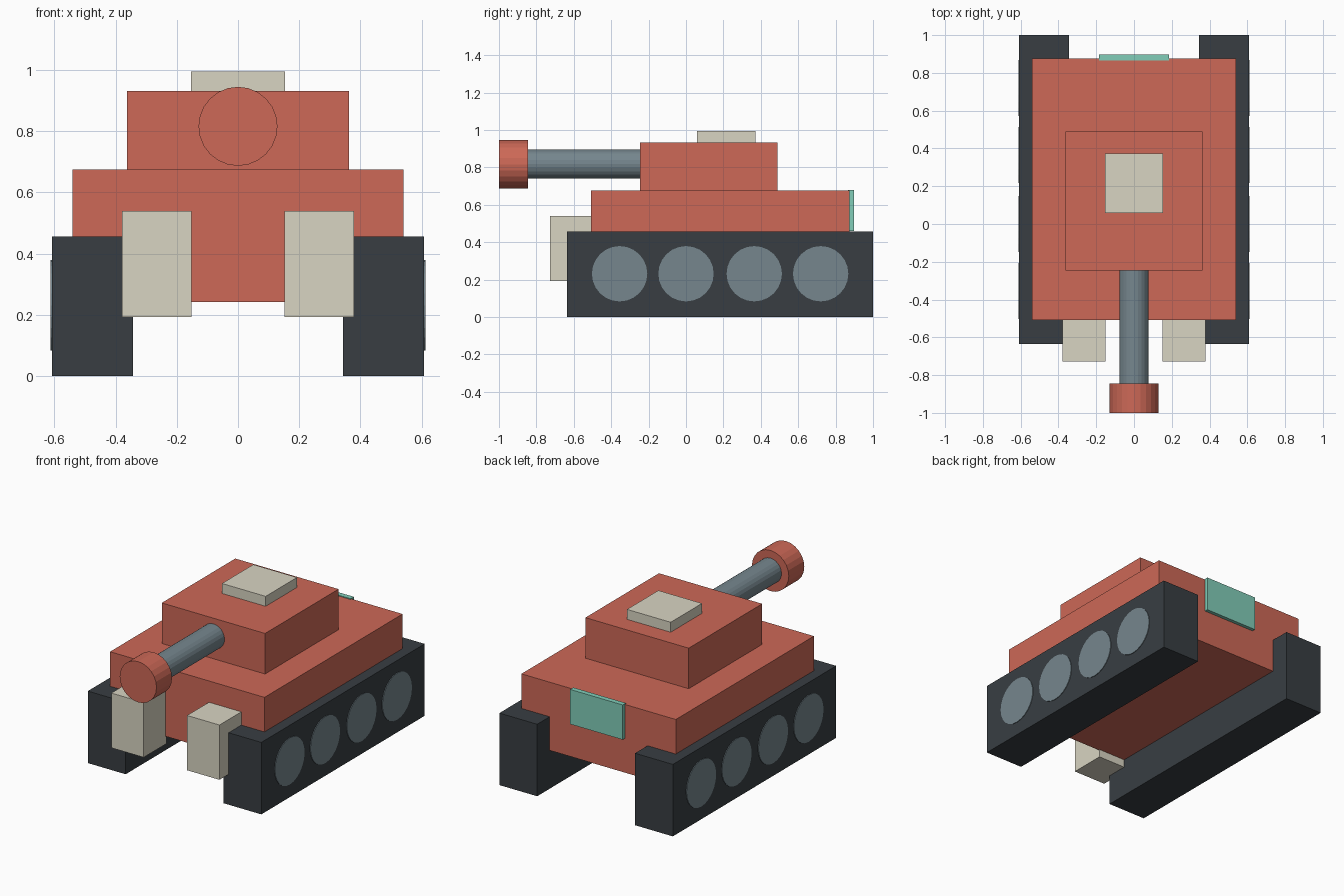
import bpy, math

if "Cube" in bpy.data.objects:
    bpy.data.objects.remove(bpy.data.objects["Cube"])

SIDES = 24


def material(name, rgb):
    m = bpy.data.materials.new(name)
    m.diffuse_color = (*rgb, 1.0)
    m.use_nodes = True
    m.node_tree.nodes["Principled BSDF"].inputs["Base Color"].default_value = m.diffuse_color
    return m


RED = material("red_paint", (0.61, 0.14, 0.095))
DARK = material("dark_rubber", (0.04, 0.048, 0.055))
STEEL = material("steel", (0.18, 0.24, 0.27))
CREAM = material("cream", (0.69, 0.66, 0.54))
TEAL = material("teal", (0.22, 0.61, 0.48))


def finish(name, mat):
    ob = bpy.context.object
    ob.name = ob.data.name = name
    ob.data.materials.append(mat)
    bpy.ops.object.transform_apply(location=False, rotation=True, scale=True)
    return ob


def box(name, xs, ys, zs, mat):
    """Box given by its extents along each axis."""
    spans = (xs, ys, zs)
    bpy.ops.mesh.primitive_cube_add(size=1, location=[(a + b) / 2 for a, b in spans])
    bpy.context.object.scale = [abs(b - a) for a, b in spans]
    return finish(name, mat)


def cylinder(name, radius, depth, loc, rot, mat):
    bpy.ops.mesh.primitive_cylinder_add(vertices=SIDES, radius=radius, depth=depth,
                                        location=loc, rotation=rot)
    return finish(name, mat)


# Hull, turret and hatch
box("hull", (-0.541, 0.541), (-0.508, 0.875), (0.243, 0.675), RED)
box("turret", (-0.362, 0.362), (-0.246, 0.49), (0.67, 0.932), RED)
box("hatch", (-0.153, 0.153), (0.058, 0.372), (0.925, 0.995), CREAM)

# Rear panel
box("rear_panel", (-0.184, 0.184), (0.865, 0.897), (0.46, 0.68), TEAL)

# Gun barrel and muzzle along y
ALONG_Y = (math.pi / 2, 0, 0)
cylinder("gun_barrel", 0.078, 0.67, (0, -0.535, 0.818), ALONG_Y, STEEL)
cylinder("muzzle", 0.129, 0.155, (0, -0.9225, 0.816), ALONG_Y, RED)

# Tracks, wheels and front blocks on both sides
for side, s in (("left", -1), ("right", 1)):
    box(f"{side}_track", (s * 0.343, s * 0.608), (-0.635, 1.0), (0, 0.456), DARK)
    box(f"{side}_front_block", (s * 0.152, s * 0.379), (-0.727, -0.5), (0.193, 0.54), CREAM)
    for i, y in enumerate((-0.355, 0.0, 0.365, 0.72)):
        cylinder(f"{side}_wheel_{i + 1}", 0.148, 0.05, (s * 0.587, y, 0.231),
                 (0, math.pi / 2, 0), STEEL)
